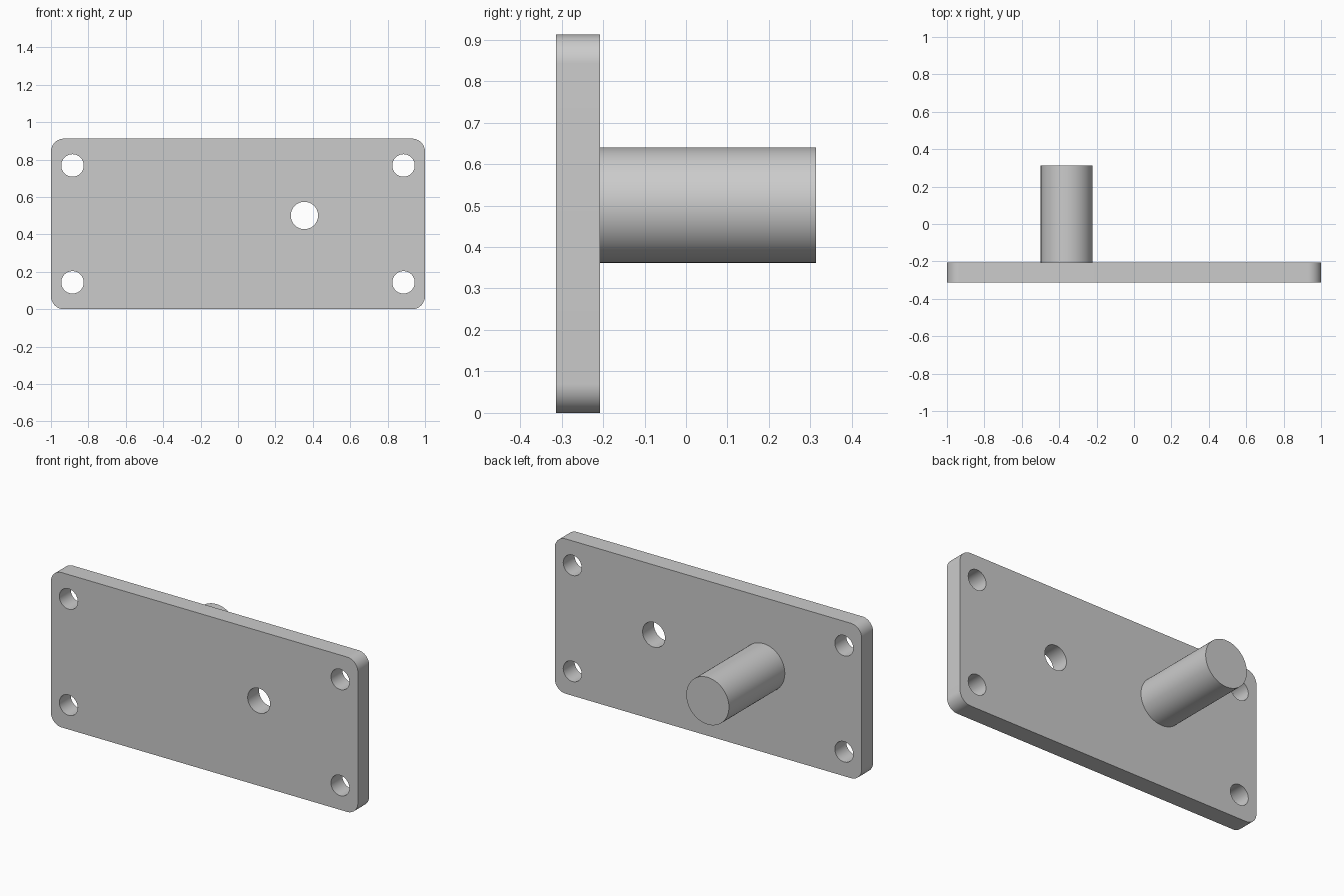
import bpy
import bmesh
from math import sin, cos, pi, radians

cube = bpy.data.objects.get("Cube")
if cube:
    bpy.data.objects.remove(cube, do_unlink=True)

# Plate and pin dimensions
HALF_WIDTH, HEIGHT, CORNER = 1.0, 0.912, 0.07
FRONT, PLATE_BACK, PIN_END = -0.313, -0.207, 0.313
MID = HEIGHT / 2

steel = bpy.data.materials.new("grey steel")
steel.use_nodes = True
GREY = (0.6, 0.6, 0.6, 1)
steel.diffuse_color = GREY
steel.node_tree.nodes["Principled BSDF"].inputs["Base Color"].default_value = GREY


def arc(x, z, radius, start, sweep, steps):
    return [(x + radius * cos(start + sweep * i / steps),
             z + radius * sin(start + sweep * i / steps)) for i in range(steps + 1)]


def circle(x, z, radius):
    return arc(x, z, radius, 0, 2 * pi, 64)[:-1]


def rounded_rectangle():
    points = []
    for i, (sx, sz) in enumerate([(1, 1), (-1, 1), (-1, -1), (1, -1)]):
        points += arc(sx * (HALF_WIDTH - CORNER), MID + sz * (MID - CORNER),
                      CORNER, i * pi / 2, pi / 2, 16)
    return points


def extrude_profile(name, loops, y0, y1):
    """Fill closed x-z outlines (inner loops become holes) from y0 to y1."""
    curve = bpy.data.curves.new(name, "CURVE")
    curve.dimensions = "2D"
    curve.fill_mode = "BOTH"
    curve.extrude = (y1 - y0) / 2
    for loop in loops:
        spline = curve.splines.new("POLY")
        spline.points.add(len(loop) - 1)
        for point, (x, z) in zip(spline.points, loop):
            point.co = (x, z, 0, 1)
        spline.use_cyclic_u = True
    obj = bpy.data.objects.new(name, curve)
    bpy.context.collection.objects.link(obj)
    obj.rotation_euler.x = radians(90)
    obj.location.y = (y0 + y1) / 2
    bpy.ops.object.select_all(action="DESELECT")
    obj.select_set(True)
    bpy.context.view_layer.objects.active = obj
    bpy.ops.object.convert(target="MESH")
    obj = bpy.context.object

    # Weld the caps to the walls
    bm = bmesh.new()
    bm.from_mesh(obj.data)
    bmesh.ops.remove_doubles(bm, verts=bm.verts, dist=1e-5)
    bmesh.ops.recalc_face_normals(bm, faces=bm.faces)
    bm.to_mesh(obj.data)
    bm.free()
    obj.data.materials.clear()
    obj.data.materials.append(steel)
    bpy.ops.object.shade_smooth_by_angle(angle=radians(30))
    return obj


# Mounting plate with four corner holes and one larger hole
holes = [circle(sx * 0.885, MID + sz * 0.3125, 0.06) for sx in (-1, 1) for sz in (-1, 1)]
holes.append(circle(0.355, 0.501, 0.073))
extrude_profile("mounting_plate", [rounded_rectangle()] + holes, FRONT, PLATE_BACK)

# Solid round pin on the back
extrude_profile("round_pin", [circle(-0.36, 0.501, 0.139)], PLATE_BACK, PIN_END)
